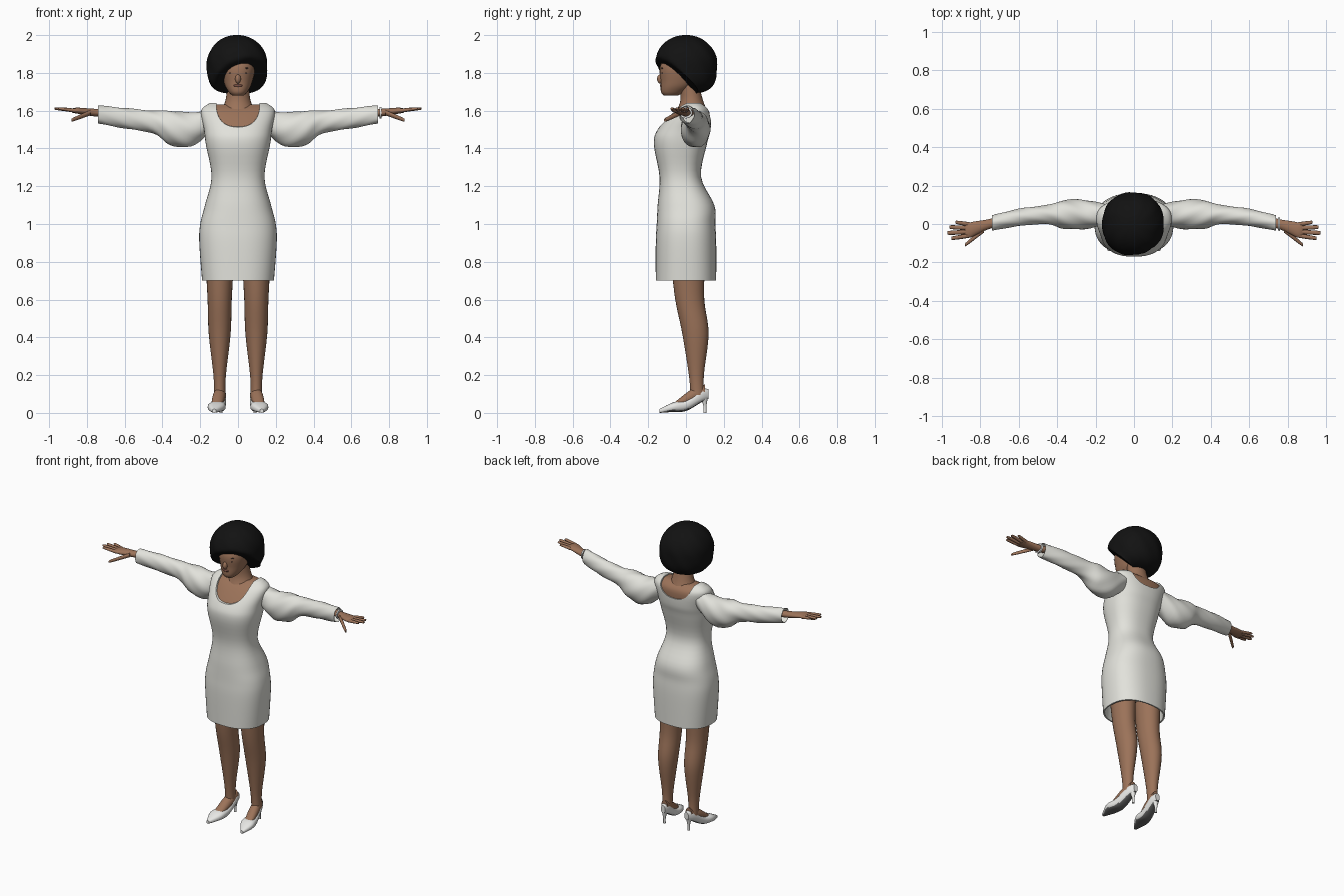
import bpy, bmesh, math

cube = bpy.data.objects.get("Cube")
if cube:
    bpy.data.objects.remove(cube, do_unlink=True)


def material(name, red, green, blue):
    mat = bpy.data.materials.new(name)
    mat.use_nodes = True
    mat.diffuse_color = (red, green, blue, 1)
    shader = next(node for node in mat.node_tree.nodes if node.type == "BSDF_PRINCIPLED")
    shader.inputs["Base Color"].default_value = (red, green, blue, 1)
    shader.inputs["Roughness"].default_value = .8
    return mat


skin = material("brown_skin", .33, .17, .1)
cloth = material("ivory_cloth", .76, .76, .71)
leather = material("white_leather", .84, .84, .82)
sole_grey = material("sole_grey", .13, .13, .13)
black_hair = material("black_hair", .006, .006, .006)
lip_brown = material("lip_brown", .2, .08, .06)
eye_brown = material("eye_brown", .07, .04, .03)


def smooth_rings(rings, steps):
    """Pass a smooth curve through the given ring sizes."""
    padded = [rings[0]] + rings + [rings[-1]]
    result = []
    for before, start, end, after in zip(padded, padded[1:], padded[2:], padded[3:]):
        for step in range(steps):
            t = step / steps
            result.append([
                q + t * ((r - p) / 2 + t * (p - 2.5 * q + 2 * r - s / 2
                                            + t * (1.5 * (q - r) + (s - p) / 2)))
                for p, q, r, s in zip(before, start, end, after)])
    return result + [rings[-1]]


def finish(obj):
    """Select the object and shade it smooth, keeping sharp edges."""
    bpy.ops.object.select_all(action="DESELECT")
    obj.select_set(True)
    bpy.context.view_layer.objects.active = obj
    bpy.ops.object.shade_smooth_by_angle(angle=math.radians(50))
    return obj


def loft(name, rings, mat, axis="z", centre=0, aspect=1, side=1, sides=28, power=2,
         steps=5, lip=0, warp=None, ripple=(0, 0, 0)):
    """Rings are (position, half width, offset) or (position, half width, offset, half depth)."""
    full = [ring if len(ring) == 4 else (*ring, ring[1] * aspect) for ring in rings]
    full = smooth_rings(full, steps)
    if lip:  # folded-in opening at the first ring
        position, width, offset, depth = full[0]
        full = [(position + lip, width * .9, offset, depth * .9),
                (position, width * .95, offset, depth * .95)] + full
    bm = bmesh.new()
    loops = []
    amount, lobes, twist = ripple
    for position, width, offset, depth in full:
        loop = []
        for index in range(sides):
            angle = math.tau * index / sides
            c, s = math.cos(angle), math.sin(angle)
            swell = 1 + amount * math.sin(lobes * angle + twist * position)
            u = centre + width * swell * math.copysign(abs(c) ** (2 / power), c)
            v = offset + depth * swell * math.copysign(abs(s) ** (2 / power), s)
            x, y, z = {"x": (position, u, v), "y": (u, position, v), "z": (u, v, position)}[axis]
            if warp:
                x, y, z = warp(x, y, z)
            loop.append(bm.verts.new((x * side, y, z)))
        loops.append(loop)
    for low, high in zip(loops, loops[1:]):
        for index in range(sides):
            following = (index + 1) % sides
            bm.faces.new((low[index], low[following], high[following], high[index]))
    bm.faces.new(loops[0])
    bm.faces.new(loops[-1])
    bmesh.ops.recalc_face_normals(bm, faces=bm.faces)
    mesh = bpy.data.meshes.new(name)
    bm.to_mesh(mesh)
    bm.free()
    mesh.materials.append(mat)
    obj = bpy.data.objects.new(name, mesh)
    bpy.context.collection.objects.link(obj)
    return finish(obj)


def ball(name, place, size, mat):
    bpy.ops.mesh.primitive_uv_sphere_add(segments=16, ring_count=10, location=place)
    obj = bpy.context.object
    obj.name = name
    obj.scale = size
    obj.data.materials.append(mat)
    return finish(obj)


# Dress body with a scooped neckline, and the chest beneath it
torso = [(.7, .19, 0, .16), (.9, .205, 0, .16), (1, .2, 0, .155), (1.1, .175, 0, .15),
         (1.25, .14, -.03, .11), (1.42, .17, -.03, .14), (1.5, .18, -.01, .14),
         (1.6, .195, .03, .1), (1.64, .15, .04, .05)]
dress = loft("dress", torso, cloth, sides=48, power=2.4, lip=.12)
cutter = loft("neckline_cutter", [(-.3, .115, 1.61), (.3, .115, 1.68)], cloth,
              axis="y", sides=48, power=2.5)
cutter.hide_render = True
scoop = dress.modifiers.new("scoop", "BOOLEAN")
scoop.operation, scoop.solver, scoop.object = "DIFFERENCE", "EXACT", cutter
finish(dress)
bpy.ops.object.modifier_apply(modifier=scoop.name)
finish(dress)
bpy.data.objects.remove(cutter, do_unlink=True)
inset = .007
loft("chest", [(height - inset, width - inset, offset, depth - inset)
               for height, width, offset, depth in torso[5:]], skin, sides=48, power=2.4)

# Neck and head
loft("neck", [(1.58, .1, .03), (1.66, .065, .03), (1.78, .055, .01)], skin, aspect=.9)
loft("head", [(1.68, .03, -.08), (1.7, .05, -.07), (1.75, .075, -.04),
              (1.85, .09, -.02), (1.95, .03, 0)], skin, aspect=1.25, power=2.2)
ball("nose", (0, -.137, 1.768), (.015, .016, .024), skin)
ball("lips", (0, -.128, 1.733), (.025, .01, .008), lip_brown)
for side in (1, -1):
    ball("eye", (side * .035, -.125, 1.8), (.014, .006, .005), eye_brown)
    ball("eyebrow", (side * .037, -.126, 1.825), (.02, .005, .004), eye_brown)


# Bobbed hair: rounded above, fuller below, swept back from the face
def hair_ring(turn):
    height = -math.cos(math.pi * turn)
    fullness = 3 if height < 0 else 2
    width = (1 - abs(height) ** fullness) ** (1 / fullness)
    return 1.845 + .155 * height, .005 + .155 * width, 0


def sweep_back(x, y, z):
    hairline = 1.86 + .4 * x
    return x, max(y, 1.1 * (hairline - z) - .15), z


loft("hair", [hair_ring(step / 32) for step in range(33)], black_hair, centre=-.005,
     aspect=1.03, sides=56, power=2.2, steps=1, warp=sweep_back, ripple=(.012, 9, 40))


# Arms curve gently forward and the fingers fan out
def arm_bend(x, y, z):
    forward = .4 * max(0, min(x, .85) - .4) ** 2
    fan = 1 + 5 * max(0, x - .86)
    return x, y * fan + .05 - forward, z


def thumb_bend(x, y, z):
    along = x - .78
    return x, y - .8 * along, z - .4 * along


def splay(x, y, z):
    return x - .15 * y, y, z


finger_reach = {"index": .95, "middle": .97, "ring": .96, "little": .93}

for side, label in ((1, "left_"), (-1, "right_")):
    # Puffed sleeve from cuff to shoulder
    loft(label + "sleeve", [(.74, .04, 1.58), (.6, .045, 1.56), (.45, .05, 1.54),
                            (.36, .075, 1.51), (.25, .075, 1.5), (.14, .05, 1.55)],
         cloth, axis="x", aspect=1.2, side=side, lip=-.05, warp=arm_bend, ripple=(.03, 5, 45))
    # Hand
    loft(label + "hand", [(.66, .026, 1.59, .02), (.76, .026, 1.59, .02),
                          (.85, .04, 1.6, .016), (.88, .035, 1.6, .01)],
         skin, axis="x", side=side, warp=arm_bend)
    for place, (name, reach) in enumerate(finger_reach.items()):
        loft(label + name + "_finger", [(.86, .011, 1.6), (reach - .01, .007, 1.61),
                                        (reach, .003, 1.61)],
             skin, axis="x", centre=.02 * (place - 1.5), side=side, sides=10, warp=arm_bend)
    loft(label + "thumb", [(.78, .014, 1.59), (.87, .01, 1.59), (.88, .004, 1.59)],
         skin, axis="x", centre=-.03, side=side, sides=12, warp=thumb_bend)
    # Leg and foot
    loft(label + "leg", [(.8, .075, .01), (.6, .064, .02), (.42, .058, .05),
                         (.2, .033, .055), (.09, .03, .06)],
         skin, centre=.097, aspect=1.2, side=side)
    loft(label + "foot", [(-.06, .028, .04, .016), (.03, .033, .085, .04),
                          (.1, .023, .115, .035)],
         skin, axis="y", centre=.105, side=side, warp=splay)
    # High-heeled shoe with a grey sole
    shoe = loft(label + "shoe", [(-.14, .01, .01, .01), (-.07, .045, .03, .025),
                                 (0, .04, .04, .03), (.08, .03, .09, .035),
                                 (.12, .015, .1, .025)],
                leather, axis="y", centre=.105, side=side, power=2.5, warp=splay)
    shoe.data.materials.append(sole_grey)
    for face in shoe.data.polygons:
        if face.normal.z < -.7:
            face.material_index = 1
    loft(label + "heel", [(0, .008, .1), (.04, .009, .1), (.085, .022, .095)],
         leather, centre=.09, side=side, sides=14)

# Bracelet on the left wrist
loft("bracelet", [(.75, .034, 1.59), (.76, .034, 1.59)], leather, axis="x",
     aspect=.9, warp=arm_bend)
